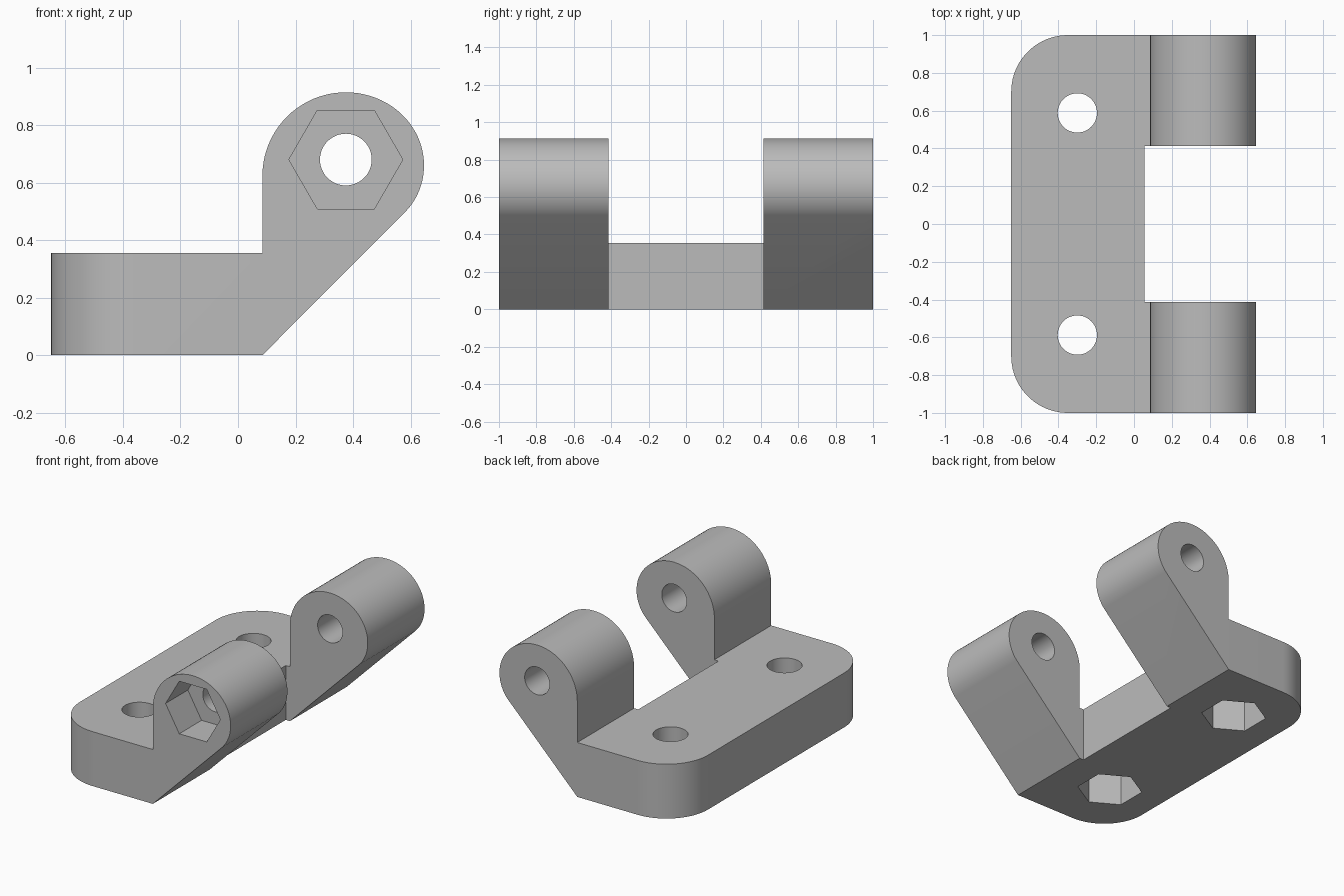
import bpy, bmesh, math
from mathutils import Vector

if "Cube" in bpy.data.objects:
    bpy.data.objects.remove(bpy.data.objects["Cube"], do_unlink=True)

# One plain grey material
grey = bpy.data.materials.new("plain grey")
grey.use_nodes = True
colour = (0.5, 0.5, 0.5, 1)
grey.diffuse_color = colour
grey.node_tree.nodes["Principled BSDF"].inputs["Base Color"].default_value = colour


def arc(cx, cy, rx, ry, start, end, steps):
    """Points on an elliptical arc, angles in degrees."""
    angles = [math.radians(start + (end - start) * i / steps) for i in range(steps + 1)]
    return [(cx + rx * math.cos(a), cy + ry * math.sin(a)) for a in angles]


def prism(name, outline, axis, low, high):
    """Extrude an outline along y (outline in x, z) or z (outline in x, y)."""
    place = (lambda u, v: (u, low, v)) if axis == "y" else (lambda u, v: (u, v, low))
    shift = Vector((0, high - low, 0) if axis == "y" else (0, 0, high - low))
    bm = bmesh.new()
    face = bm.faces.new([bm.verts.new(place(u, v)) for u, v in outline])
    grown = bmesh.ops.extrude_face_region(bm, geom=[face])["geom"]
    bmesh.ops.translate(bm, vec=shift, verts=[g for g in grown if isinstance(g, bmesh.types.BMVert)])
    bmesh.ops.recalc_face_normals(bm, faces=bm.faces)
    mesh = bpy.data.meshes.new(name)
    bm.to_mesh(mesh)
    bm.free()
    mesh.materials.append(grey)
    obj = bpy.data.objects.new(name, mesh)
    bpy.context.collection.objects.link(obj)
    return obj


def combine(target, cutter, operation):
    """Apply a boolean and remove the helper."""
    cutter.hide_render = True
    bpy.context.view_layer.objects.active = target
    mod = target.modifiers.new("shape", "BOOLEAN")
    mod.operation, mod.object, mod.solver = operation, cutter, "EXACT"
    bpy.ops.object.modifier_apply(modifier=mod.name)
    bpy.data.objects.remove(cutter, do_unlink=True)


# Side profile: flat base, sloped underside and rounded lug
side = [(-0.65, 0), (0.085, 0)]
side += arc(0.44, 0.66, 0.207, 0.222, -45, 0, 10)
side += arc(0.375, 0.66, 0.272, 0.254, 0, 90, 20)[1:]
side += arc(0.375, 0.624, 0.29, 0.29, 90, 180, 20)[1:]
side += [(0.085, 0.355), (-0.65, 0.355)]
bracket = prism("hinge_bracket", side, "y", -1, 1)

# Plan outline: rounded rear corners and the gap between the lugs
half = [(0.055, 0.414), (0.8, 0.414), (0.8, 1)] + arc(-0.35, 0.7, 0.3, 0.3, 90, 180, 20)
plan = half + [(x, -y) for x, y in reversed(half)]
combine(bracket, prism("plan_outline", plan, "z", -0.1, 1.1), "INTERSECT")

# Pivot bore through both lugs, with a nut pocket in the front lug
HEX = 0.198
bore = arc(0.375, 0.68, 0.09, 0.09, 0, 360, 48)[:-1]
combine(bracket, prism("pivot_bore", bore, "y", -1.1, 1.1), "DIFFERENCE")
nut = arc(0.375, 0.68, HEX, HEX, 0, 360, 6)[:-1]
combine(bracket, prism("pivot_nut_pocket", nut, "y", -1.1, -0.77), "DIFFERENCE")

# Mounting holes with nut pockets in the underside
for y in (-0.588, 0.588):
    hole = arc(-0.3, y, 0.104, 0.104, 0, 360, 48)[:-1]
    combine(bracket, prism("mounting_hole", hole, "z", -0.1, 0.5), "DIFFERENCE")
    nut = arc(-0.3, y, HEX, HEX, 30, 390, 6)[:-1]
    combine(bracket, prism("mounting_nut_pocket", nut, "z", -0.1, 0.23), "DIFFERENCE")

# Smooth the curved walls, keep the edges crisp
bpy.ops.object.select_all(action="DESELECT")
bracket.select_set(True)
bpy.context.view_layer.objects.active = bracket
bpy.ops.object.shade_smooth_by_angle(angle=math.radians(30))
